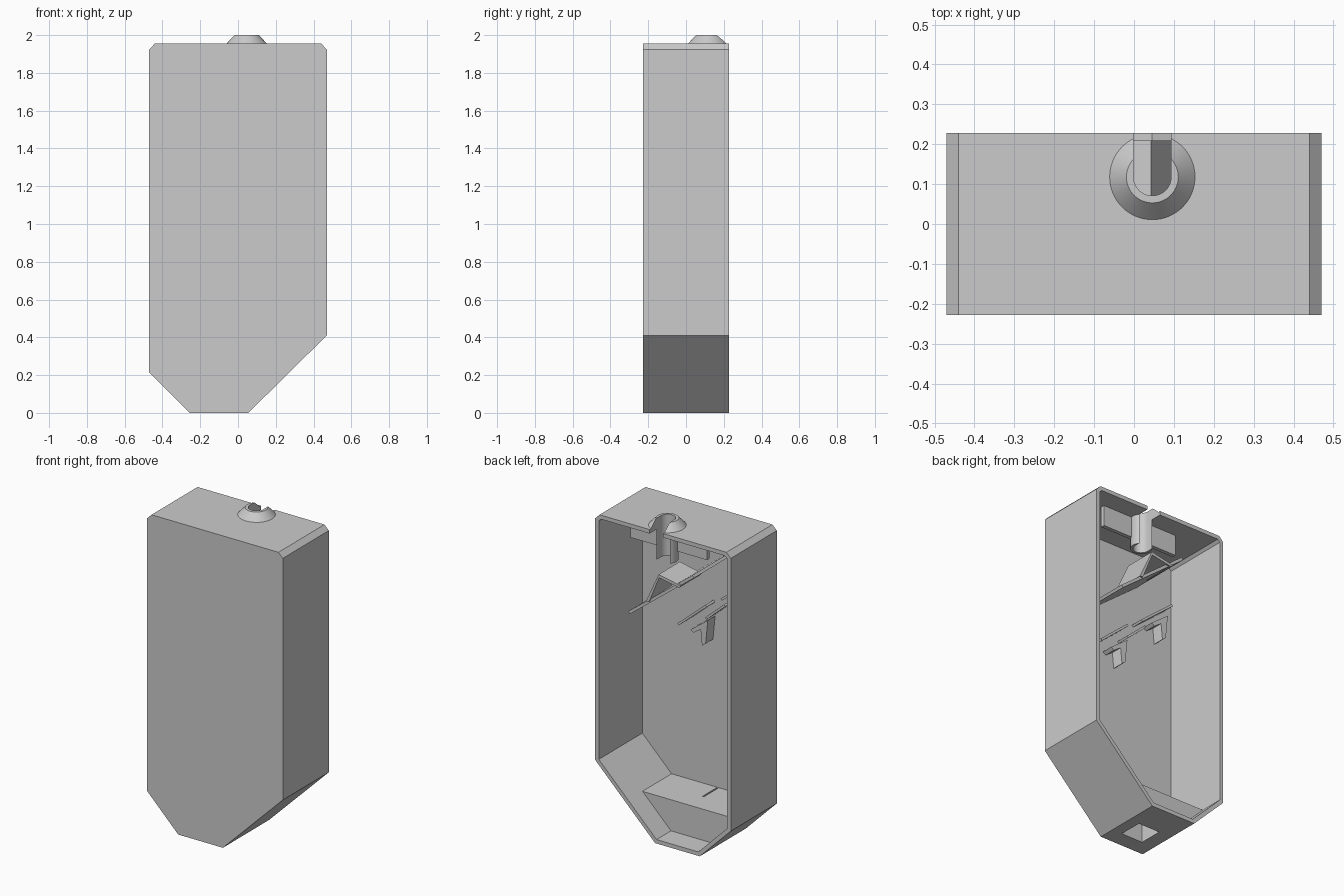
import bpy, bmesh, math
from mathutils import Vector

cube = bpy.data.objects.get("Cube")
if cube:
    bpy.data.objects.remove(cube, do_unlink=True)

grey = bpy.data.materials.new("light_grey")
grey.use_nodes = True
colour = (0.6, 0.6, 0.6, 1)
grey.diffuse_color = colour
grey.node_tree.nodes["Principled BSDF"].inputs["Base Color"].default_value = colour


def finish(name, bm):
    bmesh.ops.recalc_face_normals(bm, faces=bm.faces)
    mesh = bpy.data.meshes.new(name)
    bm.to_mesh(mesh)
    bm.free()
    mesh.materials.append(grey)
    obj = bpy.data.objects.new(name, mesh)
    bpy.context.collection.objects.link(obj)
    return obj


def prism(name, points, lo, hi, axis="y"):
    """Extrude an xz profile along y, or an xy profile along z."""
    bm = bmesh.new()
    place = (lambda a, b: (a, lo, b)) if axis == "y" else (lambda a, b: (a, b, lo))
    face = bm.faces.new([bm.verts.new(place(a, b)) for a, b in points])
    new = bmesh.ops.extrude_face_region(bm, geom=[face])["geom"]
    shift = Vector((0, hi - lo, 0) if axis == "y" else (0, 0, hi - lo))
    bmesh.ops.translate(bm, verts=[v for v in new if isinstance(v, bmesh.types.BMVert)], vec=shift)
    return finish(name, bm)


def box(name, x0, x1, y0, y1, z0, z1):
    return prism(name, [(x0, z0), (x1, z0), (x1, z1), (x0, z1)], y0, y1)


def cone(name, x, y, r0, r1, z0, z1):
    bm = bmesh.new()
    bmesh.ops.create_cone(bm, cap_ends=True, segments=64, radius1=r0, radius2=r1, depth=z1 - z0)
    bmesh.ops.translate(bm, verts=bm.verts, vec=(x, y, (z0 + z1) / 2))
    return finish(name, bm)


def activate(obj):
    bpy.ops.object.select_all(action="DESELECT")
    obj.select_set(True)
    bpy.context.view_layer.objects.active = obj


def cut(cutter, *targets):
    for obj in targets:
        mod = obj.modifiers.new("cut", "BOOLEAN")
        mod.operation, mod.solver, mod.object = "DIFFERENCE", "EXACT", cutter
        activate(obj)
        bpy.ops.object.modifier_apply(modifier=mod.name)
    bpy.data.objects.remove(cutter, do_unlink=True)


def inset(points, t):
    """Offset a counter-clockwise profile inward with mitred corners."""
    out = []
    pts = [Vector(p) for p in points]
    for i, p in enumerate(pts):
        a = (p - pts[i - 1]).normalized()
        b = (pts[(i + 1) % len(pts)] - p).normalized()
        na, nb = Vector((-a.y, a.x)), Vector((-b.y, b.x))
        out.append(p + (na + nb) * t / (1 + na.dot(nb)))
    return out


def strip(name, x0, z0, x1, z1, y0, y1, t):
    """Thin sloping plate between two xz points."""
    n = Vector((z0 - z1, x1 - x0)).normalized() * t / 2
    a, b = Vector((x0, z0)), Vector((x1, z1))
    return prism(name, [a - n, b - n, b + n, a + n], y0, y1)


# Open-backed housing
BACK, WALL = 0.228, 0.025
FLOOR = -BACK + WALL
outline = [(-0.255, 0), (0.055, 0), (0.47, 0.41), (0.47, 1.925),
           (0.44, 1.955), (-0.44, 1.955), (-0.47, 1.925), (-0.47, 0.215)]
housing = prism("housing", outline, -BACK, BACK)
cut(prism("cavity", inset(outline, WALL), FLOOR, 0.3), housing)

# Block in the bottom with a square socket and a slit
block = prism("bottom_block", [(-0.245, 0.012), (0.045, 0.012), (0.26, 0.22), (-0.455, 0.22)],
              FLOOR - 0.01, 0.085)
cut(box("socket", -0.165, -0.015, -0.125, 0.025, -0.05, 0.17), housing, block)
cut(box("slit", -0.085, -0.075, -0.2, -0.055, 0.1, 0.3), block)

# Spout on the top with a pipe and a hanging plate behind it
SX, SY, BORE = 0.046, 0.118, 0.047
spout = cone("spout", SX, SY, 0.108, 0.065, 1.954, 2.0)
pipe = cone("pipe", SX, SY, 0.062, 0.062, 1.74, 1.954)
plate = box("hanging_plate", SX - 0.265, SX + 0.265, 0.08, 0.105, 1.8, 1.94)
arc = [(SX - BORE * math.cos(i * math.pi / 24), SY - BORE * math.sin(i * math.pi / 24))
       for i in range(25)]
slot = arc + [(SX + BORE, 0.3), (SX - BORE, 0.3)]
cut(prism("slot", slot, 1.6, 2.1, "z"), spout, pipe, plate, housing)
for obj in (spout, pipe):
    activate(obj)
    bpy.ops.object.shade_smooth_by_angle(angle=math.radians(30))

# Sloping tray with a ridged deflector under the pipe
strip("sloping_tray", 0.255, 1.38, -0.19, 1.725, FLOOR - 0.01, 0.2, 0.018)
prism("deflector", [(0.043, 1.68), (-0.11, 1.65), (-0.1, 1.635), (0.04, 1.66),
                    (0.11, 1.49), (0.13, 1.49)], 0.0, 0.21)

# Lower ledges on the front wall
for i, (x0, z0, x1, z1) in enumerate([(0.14, 1.215, -0.055, 1.383),
                                      (-0.053, 1.303, -0.184, 1.42),
                                      (-0.16, 1.45, -0.384, 1.634)]):
    strip(f"ledge_{i + 1}", x0, z0, x1, z1, FLOOR - 0.01, -0.12, 0.014)

# Pointed hooks below the ledges
for i, (x, z) in enumerate([(0.0, 1.22), (-0.3, 1.49)]):
    prism(f"hook_{i + 1}", [(x + 0.06, z - 0.02), (x + 0.04, z - 0.035), (x - 0.01, z),
                            (x - 0.02, z - 0.1), (x - 0.045, z - 0.08), (x - 0.06, z + 0.07)],
          FLOOR - 0.01, -0.13)
